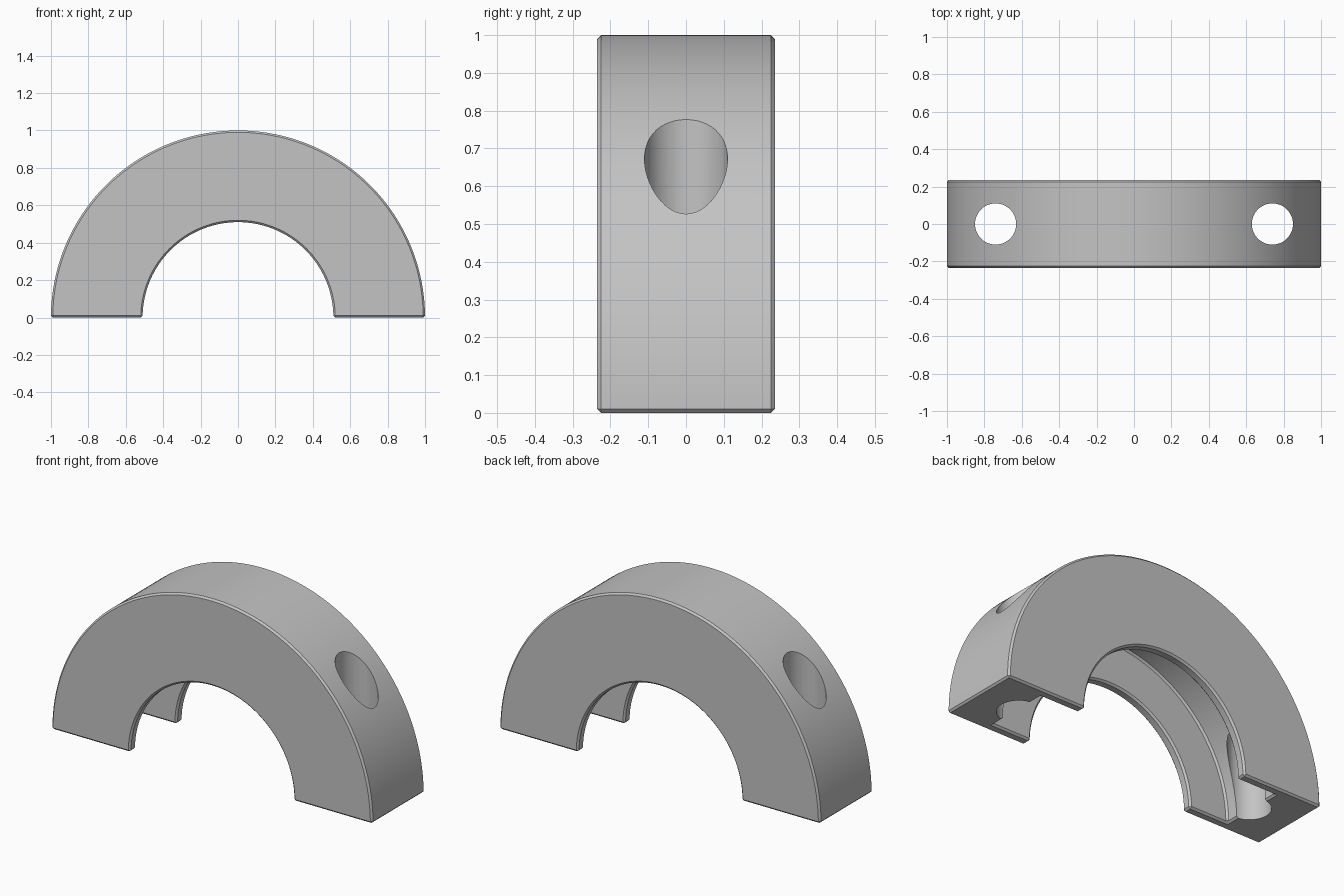
import bpy
import bmesh
import math
from mathutils import Vector

old = bpy.data.objects.get("Cube")
if old:
    bpy.data.objects.remove(old, do_unlink=True)

OUTER, INNER, FLOOR = 1.0, 0.51, 0.75   # radii of rim, bore and groove floor
HALF, GROOVE = 0.235, 0.18              # half widths of body and groove
HOLE_X, HOLE_R = 0.74, 0.11

grey = bpy.data.materials.new("plain grey")
grey.use_nodes = True
colour = (0.55, 0.55, 0.55, 1)
grey.diffuse_color = colour
grey.node_tree.nodes["Principled BSDF"].inputs["Base Color"].default_value = colour

# Half ring: C-shaped section swept half a turn
bm = bmesh.new()
section = [(INNER, -HALF), (OUTER, -HALF), (OUTER, HALF), (INNER, HALF),
           (INNER, GROOVE), (FLOOR, GROOVE), (FLOOR, -GROOVE), (INNER, -GROOVE)]
verts = [bm.verts.new((r, y, 0)) for r, y in section]
start = bm.faces.new(verts)
swept = bmesh.ops.spin(bm, geom=start.edges[:], cent=(0, 0, 0), axis=(0, -1, 0),
                       angle=math.pi, steps=96)
bm.faces.new([e for e in swept["geom_last"] if isinstance(e, bmesh.types.BMEdge)] and
             sorted((v for v in swept["geom_last"] if isinstance(v, bmesh.types.BMVert)),
                    key=lambda v: min(range(len(section)), key=lambda i:
                                      (v.co - Vector((-section[i][0], section[i][1], 0))).length)))
bmesh.ops.recalc_face_normals(bm, faces=bm.faces)
mesh = bpy.data.meshes.new("half_ring")
bm.to_mesh(mesh)
bm.free()
ring = bpy.data.objects.new("half_ring", mesh)
bpy.context.collection.objects.link(ring)
mesh.materials.append(grey)

# Slightly broken edges
bevel = ring.modifiers.new("edge break", "BEVEL")
bevel.width = 0.01
bevel.segments = 1
bevel.limit_method = "ANGLE"
bevel.angle_limit = math.radians(60)

# Vertical bolt holes through both legs
for side, sign in (("left", 1), ("right", -1)):
    bpy.ops.mesh.primitive_cylinder_add(vertices=48, radius=HOLE_R, depth=2,
                                        location=(sign * HOLE_X, 0, 0.5))
    cutter = bpy.context.object
    cutter.name = side + "_hole_cutter"
    cutter.data.materials.append(grey)
    cutter.hide_render = True
    cutter.hide_set(True)
    cut = ring.modifiers.new(side + " hole", "BOOLEAN")
    cut.operation = "DIFFERENCE"
    cut.solver = "EXACT"
    cut.object = cutter

# Apply the cuts and drop the cutters
bpy.ops.object.select_all(action="DESELECT")
bpy.context.view_layer.objects.active = ring
ring.select_set(True)
for name in [m.name for m in ring.modifiers]:
    bpy.ops.object.modifier_apply(modifier=name)
for side in ("left", "right"):
    bpy.data.objects.remove(bpy.data.objects[side + "_hole_cutter"], do_unlink=True)
bpy.ops.object.shade_smooth_by_angle(angle=math.radians(30))
